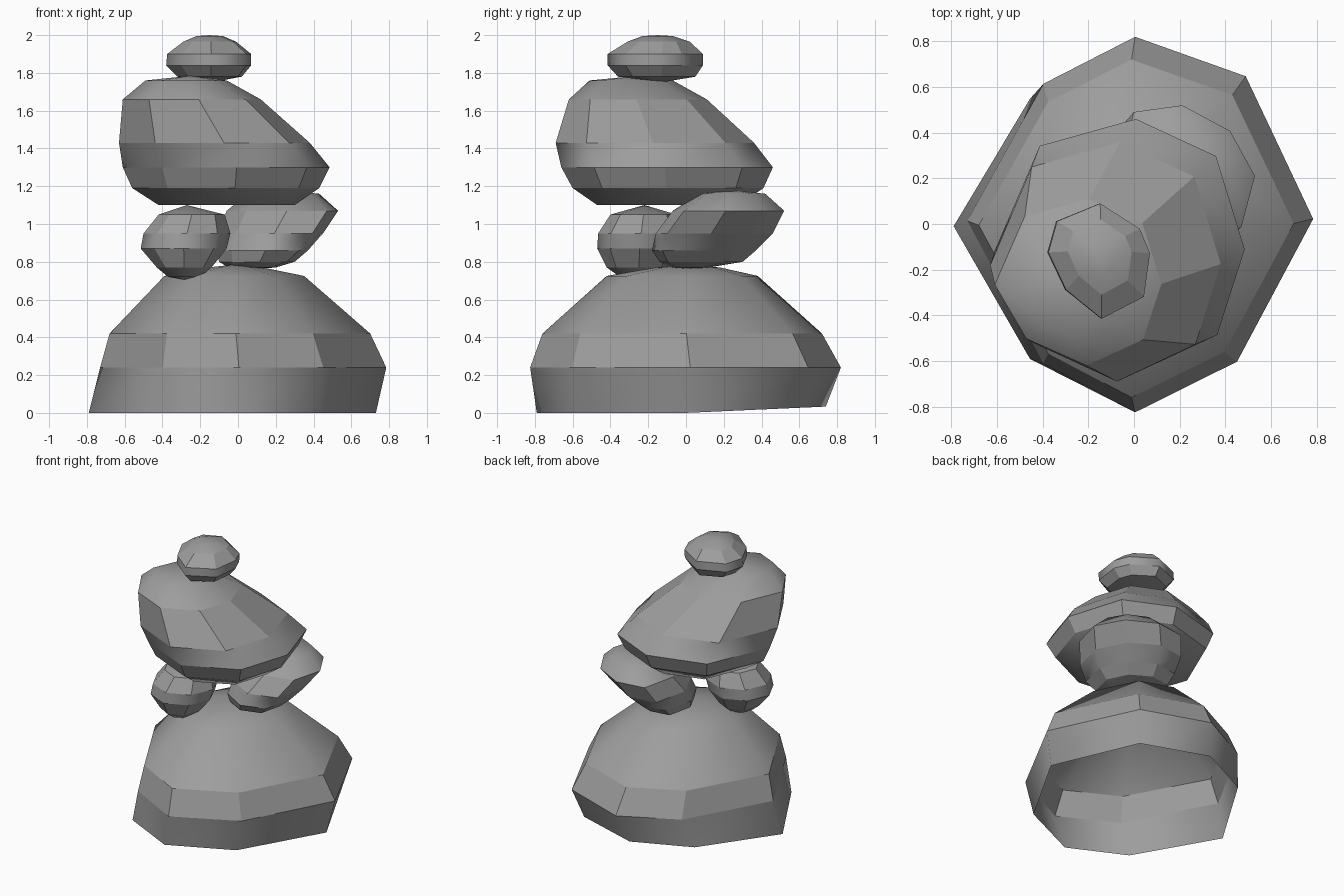
import bpy, bmesh

stone = bpy.data.materials.new("stone_grey")
stone.diffuse_color = (0.34, 0.34, 0.34, 1)


def rock(name, outline, rings, top, flat, bottom=None, back_lift=0.0):
    """Eight-sided boulder: a unit outline lofted through rings of
    (z, xmin, xmax, ymin, ymax). Bands listed in flat keep hard facets."""
    bm = bmesh.new()
    loops = []
    for i, (z, x0, x1, y0, y1) in enumerate(rings):
        loop = []
        for u, v in outline:
            x = (x0 + x1) / 2 + u * (x1 - x0) / 2
            y = (y0 + y1) / 2 + v * (y1 - y0) / 2
            lift = back_lift * max(0, y) if i == 0 else 0
            loop.append(bm.verts.new((x, y, z + lift)))
        loops.append(loop)
    for i, (a, b) in enumerate(zip(loops, loops[1:])):
        for j in range(8):
            k = (j + 1) % 8
            bm.faces.new((a[j], a[k], b[k], b[j])).smooth = i not in flat
    # Caps fan out from a low apex; no bottom point leaves the underside open
    apex = bm.verts.new(top)
    for j in range(8):
        bm.faces.new((loops[-1][j], loops[-1][(j + 1) % 8], apex)).smooth = True
    if bottom:
        low = bm.verts.new(bottom)
        for j in range(8):
            bm.faces.new((loops[0][(j + 1) % 8], loops[0][j], low)).smooth = True
    mesh = bpy.data.meshes.new(name)
    bm.to_mesh(mesh)
    bm.free()
    mesh.materials.append(stone)
    obj = bpy.data.objects.new(name, mesh)
    bpy.context.collection.objects.link(obj)
    return obj


# Wide base boulder, hollow underneath
rock("base_boulder",
     [(1, 0.03), (0.61, 0.79), (-0.03, 1), (-0.56, 0.75),
      (-1, 0.02), (-0.56, -0.74), (-0.03, -1), (0.56, -0.73)],
     [(0.00, -0.79, 0.73, -0.79, 0.74),
      (0.24, -0.73, 0.785, -0.825, 0.82),
      (0.42, -0.68, 0.70, -0.76, 0.72),
      (0.725, -0.39, 0.35, -0.42, 0.38),
      (0.77, -0.16, 0.13, -0.16, 0.18)],
     top=(-0.02, 0.0, 0.785), flat={1}, back_lift=0.045)

# Two supporting stones
rock("left_support_stone",
     [(1, 0), (0.7, 0.7), (0, 1), (-0.7, 0.7),
      (-1, 0), (-0.68, -0.68), (0, -1), (0.7, -0.7)],
     [(0.72, -0.37, -0.20, -0.35, -0.15),
      (0.77, -0.43, -0.14, -0.42, -0.08),
      (0.87, -0.515, -0.06, -0.47, -0.02),
      (0.95, -0.50, -0.04, -0.465, -0.01),
      (1.05, -0.42, -0.07, -0.40, -0.05)],
     top=(-0.27, -0.22, 1.10), bottom=(-0.29, -0.25, 0.705), flat={1, 3})

rock("right_support_stone",
     [(1, -0.05), (0.63, 0.62), (-0.08, 1), (-0.8, 0.9),
      (-1, 0.05), (-0.65, -0.62), (0.08, -1), (0.8, -0.8)],
     [(0.77, -0.05, 0.20, -0.08, 0.12),
      (0.80, -0.10, 0.30, -0.14, 0.30),
      (0.86, -0.12, 0.37, -0.18, 0.37),
      (0.95, -0.11, 0.45, -0.16, 0.46),
      (1.07, -0.06, 0.53, -0.07, 0.52),
      (1.16, 0.05, 0.43, 0.07, 0.42)],
     top=(0.23, 0.24, 1.18), bottom=(0.08, 0.03, 0.76), flat={1, 3})

# Large slanted boulder
rock("slanted_boulder",
     [(1, -0.02), (0.77, 0.71), (0.13, 1), (-0.64, 0.79),
      (-1, -0.03), (-0.62, -0.68), (0.1, -1), (0.78, -0.69)],
     [(1.10, -0.42, 0.30, -0.47, 0.28),
      (1.19, -0.56, 0.43, -0.60, 0.41),
      (1.30, -0.61, 0.485, -0.66, 0.46),
      (1.43, -0.63, 0.38, -0.69, 0.36),
      (1.66, -0.61, 0.12, -0.62, 0.11),
      (1.76, -0.49, -0.06, -0.51, -0.07)],
     top=(-0.25, -0.25, 1.785), bottom=(-0.06, -0.10, 1.10), flat={1, 3})

# Cap stone on the summit
rock("top_stone",
     [(1, 0.14), (0.8, 0.56), (0.02, 1), (-0.83, 0.69),
      (-1, 0.15), (-0.65, -0.5), (0.05, -1), (0.88, -0.62)],
     [(1.78, -0.32, 0.02, -0.36, 0.05),
      (1.84, -0.38, 0.07, -0.415, 0.09),
      (1.90, -0.375, 0.07, -0.415, 0.09),
      (1.965, -0.29, -0.01, -0.31, 0.02),
      (1.995, -0.22, -0.08, -0.23, -0.07)],
     top=(-0.15, -0.15, 2.0), bottom=(-0.14, -0.13, 1.75), flat={0, 2})
